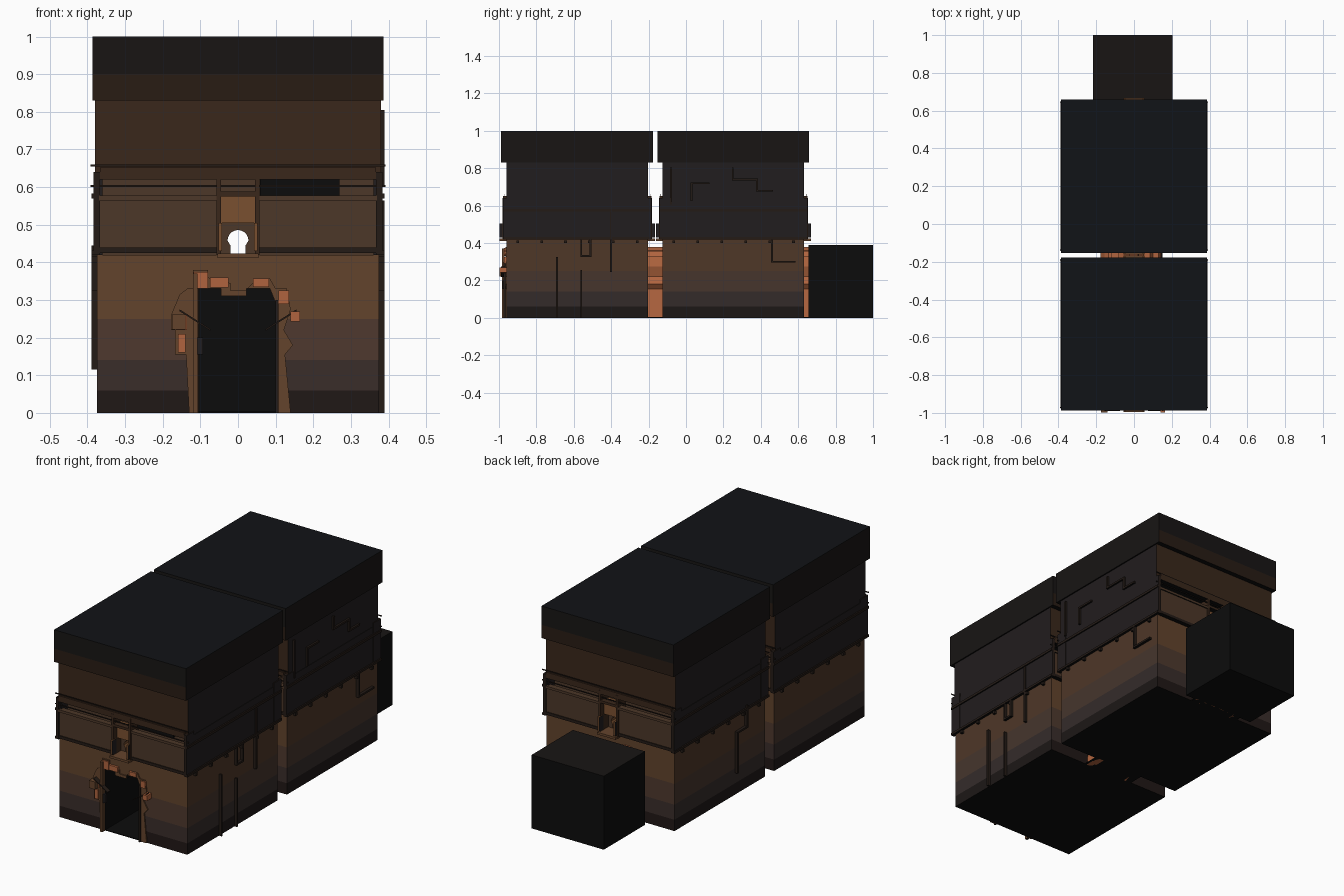
import bpy, bmesh, math

if "Cube" in bpy.data.objects:
    bpy.data.objects.remove(bpy.data.objects["Cube"])


def mat(name, r, g, b):
    m = bpy.data.materials.new(name)
    m.diffuse_color = [(c / 255 / 12.92 if c < 10 else ((c / 255 + .055) / 1.055) ** 2.4)
                       for c in (r, g, b)] + [1]
    m.use_nodes = True
    m.node_tree.nodes["Principled BSDF"].inputs["Base Color"].default_value = m.diffuse_color
    return m


BLACK = mat("black", 12, 12, 12)
ROOF = mat("roof", 17, 19, 23)
ROOFSIDE = mat("roof_side", 24, 21, 20)
ROOFGLOW = mat("roof_glow", 40, 28, 20)
UPFRONT = mat("upper_front", 58, 39, 27)
UPSIDE = mat("upper_side", 33, 29, 30)
TRIM = mat("trim", 36, 27, 22)
PANEL = mat("panel", 76, 55, 40)
NICHE = mat("niche", 122, 80, 48)
BRICK = mat("brick", 176, 100, 62)
STONE = mat("stone", 100, 68, 44)
FRONT = [mat("front_%d" % i, *c) for i, c in enumerate(
    [(32, 24, 22), (58, 45, 42), (78, 57, 46), (98, 67, 44)])]
SIDE = [mat("side_%d" % i, *c) for i, c in enumerate(
    [(28, 23, 22), (52, 43, 42), (70, 53, 44), (78, 55, 39)])]


def finish(name, bm, mats):
    me = bpy.data.meshes.new(name)
    bmesh.ops.recalc_face_normals(bm, faces=bm.faces)
    bm.to_mesh(me)
    bm.free()
    for m in mats:
        me.materials.append(m)
    ob = bpy.data.objects.new(name, me)
    bpy.context.collection.objects.link(ob)
    return ob


def box(name, x0, x1, y0, y1, z0, z1, front, side=None, top=None, bands=()):
    """Box with separate colours for y faces, x faces and top; bands cut it by height."""
    front = front if isinstance(front, list) else [front]
    side = front if side is None else side if isinstance(side, list) else [side]
    bm = bmesh.new()
    bmesh.ops.create_cube(bm, size=1)
    for v in bm.verts:
        v.co = ((x0 + x1) / 2 + v.co.x * (x1 - x0), (y0 + y1) / 2 + v.co.y * (y1 - y0),
                (z0 + z1) / 2 + v.co.z * (z1 - z0))
    for h in bands:
        bmesh.ops.bisect_plane(bm, geom=bm.verts[:] + bm.edges[:] + bm.faces[:],
                               plane_co=(0, 0, h), plane_no=(0, 0, 1))
    bm.normal_update()
    mats = front + side + [top or front[-1], BLACK]
    for f in bm.faces:
        level = sum(f.calc_center_median().z > h for h in bands)
        n = f.normal
        if abs(n.z) > .5:
            f.material_index = len(mats) - (2 if n.z > 0 else 1)
        elif abs(n.y) > .5:
            f.material_index = min(level, len(front) - 1)
        else:
            f.material_index = len(front) + min(level, len(side) - 1)
    return finish(name, bm, mats)


def prism(name, outline, y0, y1, m):
    """Extrude an (x, z) outline along y."""
    bm = bmesh.new()
    face = bm.faces.new([bm.verts.new((x, y0, z)) for x, z in outline])
    new = bmesh.ops.extrude_face_region(bm, geom=[face])["geom"]
    bmesh.ops.translate(bm, vec=(0, y1 - y0, 0),
                        verts=[v for v in new if isinstance(v, bmesh.types.BMVert)])
    return finish(name, bm, [m])


def cut(ob, cutter):
    mod = ob.modifiers.new("opening", 'BOOLEAN')
    mod.operation, mod.solver, mod.object = 'DIFFERENCE', 'EXACT', cutter
    mod.material_mode = 'TRANSFER'
    bpy.context.view_layer.objects.active = ob
    bpy.ops.object.modifier_apply(modifier=mod.name)


def pipe(name, side, pts, r=.005):
    """Square pipe run of straight (y, z) legs along a side wall."""
    for (ya, za), (yb, zb) in zip(pts, pts[1:]):
        x0, x1 = sorted((side * .37, side * .39))
        box(name, x0, x1, min(ya, yb) - r, max(ya, yb) + r, max(0, min(za, zb) - r),
            max(za, zb) + r, TRIM)


# Openings: broken doorway and keyhole arch
DOOR = [(-.105, -.05), (-.105, .33), (-.045, .33), (-.045, .31), (.022, .31), (.022, .33),
        (.085, .33), (.105, .28), (.1, .2), (.1, -.05)]
door_cutter = prism("door_cutter", DOOR, -1.2, .657, BLACK)
key = [(.02, .40), (.02, .445)] + [(.028 * math.cos(a), .458 + .028 * math.sin(a))
       for a in [math.pi * (i / 10) for i in range(11)]] + [(-.02, .445), (-.02, .40)]
key_cutter = prism("keyhole_cutter", key, -1.2, 1.2, NICHE)

# Exposed brick around the doorway
SURROUND = [(-.13, 0), (-.138, .155), (-.167, .155), (-.167, .22), (-.178, .22), (-.178, .26),
            (-.155, .315), (-.135, .33), (-.12, .33), (-.12, .38), (-.08, .38), (-.08, .36),
            (-.02, .345), (-.02, .325), (.02, .325), (.05, .357), (.085, .357), (.1, .33),
            (.13, .33), (.14, .275), (.122, .22), (.146, .18), (.125, .155), (.14, 0)]
for label, a, b, m in (("front", -.966, -.955, STONE), ("middle", -.206, -.12, BRICK),
                       ("back", .625, .66, BRICK)):
    s = prism(label + "_door_surround", SURROUND, a, b, m)
    cut(s, door_cutter)

# Glowing bricks scattered above the front door
for x0, x1, z0, z1 in ((-.118, -.08, .33, .375), (-.075, -.025, .333, .36), (.04, .082, .335, .357),
                       (-.165, -.135, .22, .26), (.108, .135, .29, .325), (-.16, -.14, .16, .21)):
    box("loose_brick", x0, x1, -.972, -.96, z0, z1, BRICK)

# Two matching building blocks
for y0, y1 in ((-.96, -.203), (-.125, .632)):
    lower = box("lower_wall", -.375, .375, y0, y1, 0, .42, FRONT, SIDE, STONE, (.06, .14, .25))
    cut(lower, door_cutter)
    core = box("gallery_core", -.375, .375, y0 + .045, y1 - .045, .42, .64, PANEL, UPSIDE)
    cut(core, key_cutter)
    box("upper_wall", -.38, .38, y0, y1, .62, .83, UPFRONT, UPSIDE)
    box("roof", -.387, .387, y0 - .028, y1 + .026, .83, 1, [ROOFGLOW, ROOFSIDE],
        ROOFSIDE, ROOF, (.9,))
    # Side cladding, ledges and beam ends
    for s in (-1, 1):
        def side_box(name, xa, xb, ya, yb, za, zb, m):
            lo, hi = sorted((s * xa, s * xb))
            box(name, lo, hi, ya, yb, za, zb, m)
        side_box("side_band", .36, .382, y0 - .004, y1 + .004, .42, .62, UPSIDE)
        side_box("side_ledge", .37, .389, y0 - .018, y1 + .018, .57, .583, TRIM)
        side_box("side_ledge", .37, .389, y0 - .018, y1 + .018, .42, .432, TRIM)
        for i in range(6):
            yb = y0 + .06 + i * .128
            side_box("beam_end", .37, .389, yb - .007, yb + .007, .4, .415, TRIM)
    # Gallery facade on both ends
    for yf, d in ((y0, -1), (y1, 1)):
        def fbox(name, x0, x1, a, b, z0, z1, m, side=None):
            lo, hi = sorted((yf + d * a, yf + d * b))
            box(name, x0, x1, lo, hi, z0, z1, m, side)
        for s in (-1, 1):
            def mbox(name, xa, xb, *rest):
                lo, hi = sorted((s * xa, s * xb))
                fbox(name, lo, hi, *rest)
            mbox("gallery_panel", .055, .367, -.012, .012, .44, .565, [PANEL, TRIM])
            mbox("gallery_rail", .055, .37, -.012, .018, .565, .578, PANEL)
            mbox("gallery_foot", .055, .37, -.012, .016, .425, .44, TRIM)
            mbox("niche_post", .045, .057, -.045, .02, .42, .64, UPFRONT)
            mbox("corner_post", .367, .384, -.045, .018, .42, .64, TRIM, UPSIDE)
            mbox("balcony_side", .042, .052, 0, .036, .43, .505, NICHE, UPSIDE)
        fbox("gallery_lintel", -.367, .367, 0, .018, .62, .652, UPFRONT)
        fbox("niche_panel", -.045, .045, -.045, -.01, .505, .58, NICHE)
        fbox("niche_lintel", -.05, .05, -.02, .02, .575, .588, UPFRONT)
        fbox("balcony_floor", -.055, .055, -.045, .036, .412, .424, STONE)
        for z in (.6, .655):
            fbox("facade_wire", -.392, .392, .01, .014, z, z + .005, TRIM)
    # Dark opening behind the gallery
    box("dark_window", .058, .27, y0 + .035, y0 + .05, .578, .62, BLACK)

# Street floor and closing block at the back
box("street_floor", -.15, .15, -.96, .66, 0, .004, BLACK)
box("end_block", -.218, .205, .655, 1, 0, .39, BLACK, BLACK, ROOFSIDE)

# Door posts, awning struts and lantern
box("door_post", -.12, -.107, -.985, -.97, 0, .37, STONE)
box("door_post", .1, .107, -.975, -.96, 0, .3, TRIM)
box("door_shutter", -.112, -.093, -.98, -.965, .155, .2, UPSIDE)
for s in (-1, 1):
    strut = prism("awning_strut", [(s * .155, .27), (s * .155, .275), (s * .073, .223),
                                   (s * .073, .218)], -.99, -.965, TRIM)
box("lantern", .14, .165, -.998, -.96, .243, .27, BRICK)
box("lantern", -.175, -.14, -.998, -.96, .222, .262, STONE)

# Pipe runs on the side walls
pipe("side_pipe", 1, [(-.69, 0), (-.69, .32)])
pipe("side_pipe", 1, [(-.56, 0), (-.56, .25)])
pipe("side_pipe", 1, [(-.56, .42), (-.56, .33), (-.51, .33), (-.51, .42)])
pipe("side_pipe", 1, [(-.4, .25), (-.4, .56)])
pipe("side_pipe", 1, [(.46, .42), (.46, .3), (.58, .3)])
pipe("side_pipe", 1, [(-.08, .61), (-.08, .8)])
pipe("side_pipe", 1, [(.03, .63), (.03, .72), (.12, .72)])
pipe("side_pipe", 1, [(.25, .8), (.25, .74), (.38, .74), (.38, .68), (.46, .68)])
pipe("side_pipe", -1, [(.12, .12), (.12, .33), (.04, .33), (.04, .44)])

for c in (door_cutter, key_cutter):
    bpy.data.objects.remove(c)
